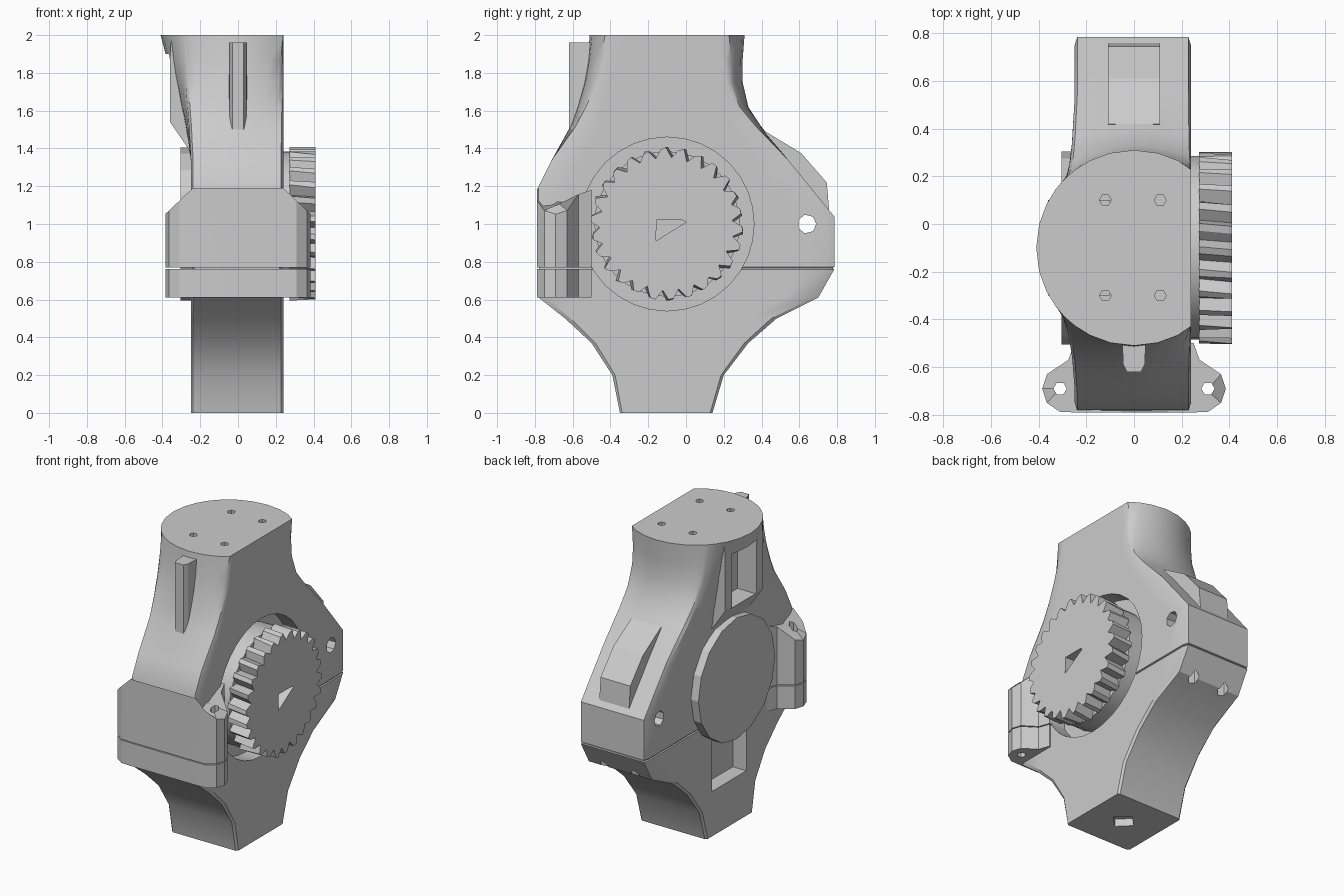
import bpy, bmesh, math, random

random.seed(4)
if "Cube" in bpy.data.objects:
    bpy.data.objects.remove(bpy.data.objects["Cube"])

grey = bpy.data.materials.new("light_grey_plastic")
grey.use_nodes = True
COLOUR = (0.6, 0.6, 0.6, 1)
grey.diffuse_color = COLOUR
grey.node_tree.nodes["Principled BSDF"].inputs["Base Color"].default_value = COLOUR

CY = -0.1  # shared centre of the joint and the neck in y


def finish(name, bm):
    bmesh.ops.recalc_face_normals(bm, faces=bm.faces)
    mesh = bpy.data.meshes.new(name)
    bm.to_mesh(mesh)
    bm.free()
    mesh.materials.append(grey)
    ob = bpy.data.objects.new(name, mesh)
    bpy.context.collection.objects.link(ob)
    return ob


def loft(name, rings):
    bm = bmesh.new()
    rows = [[bm.verts.new(p) for p in ring] for ring in rings]
    for a, b in zip(rows, rows[1:]):
        for i in range(len(a)):
            j = (i + 1) % len(a)
            bm.faces.new((a[i], a[j], b[j], b[i]))
    bm.faces.new(rows[0])
    bm.faces.new(rows[-1])
    return finish(name, bm)


def prism(name, pts, axis, lo, hi):
    place = {"x": lambda p, q, d: (d, p, q),
             "y": lambda p, q, d: (p, d, q),
             "z": lambda p, q, d: (p, q, d)}[axis]
    return loft(name, [[place(p, q, d) for p, q in pts] for d in (lo, hi)])


def circle(cx, cy, r, n, turn=0.0):
    return [(cx + r * math.cos(turn + math.tau * i / n),
             cy + r * math.sin(turn + math.tau * i / n)) for i in range(n)]


def rect(a, b, c, d):
    return [(a, c), (b, c), (b, d), (a, d)]


def cut(cutter, *targets):
    for ob in targets:
        mod = ob.modifiers.new("cut", "BOOLEAN")
        mod.operation = "DIFFERENCE"
        mod.solver = "EXACT"
        mod.object = cutter
        bpy.context.view_layer.objects.active = ob
        with bpy.context.temp_override(object=ob, active_object=ob, selected_objects=[ob]):
            bpy.ops.object.modifier_apply(modifier=mod.name)
    bpy.data.objects.remove(cutter)


# Housing: chamfered rectangle sections blending into a round flange at the top
STEPS = [-0.95, -0.75, -0.5, -0.25, 0, 0.25, 0.5, 0.75, 0.95]
SQUARE = ([(1, s) for s in STEPS] + [(-s, 1) for s in STEPS]
          + [(-1, -s) for s in STEPS] + [(s, -1) for s in STEPS])


def section(z, front, back, inset=0.0):
    t = max(0.0, (z - 1.4) / 0.6)
    mid, hy = (front + back) / 2, (back - front) / 2 - inset
    ring = []
    for u, v in SQUARE:
        d = math.hypot(u, v)
        rx, ry = -0.005 + (0.245 - inset) * u, hy * v
        cx, cy = min(0.24, 0.41 * u / d), hy * v / d
        ring.append((rx + (cx - rx) * t, mid + ry + (cy - ry) * t, z))
    return ring


PROFILE = [
    (0, -0.35, 0.14), (0.2, -0.39, 0.2), (0.37, -0.5, 0.33), (0.5, -0.64, 0.48),
    (0.61, -0.78, 0.7), (0.76, -0.785, 0.785), (0.763, -0.785, 0.785, 0.008),
    (0.769, -0.785, 0.785, 0.008), (0.772, -0.785, 0.785), (1.04, -0.785, 0.785),
    (1.2, -0.78, 0.655), (1.34, -0.71, 0.54), (1.52, -0.61, 0.395),
    (1.62, -0.575, 0.33), (1.75, -0.54, 0.3), (1.87, -0.52, 0.3), (2, -0.51, 0.31)]
housing = loft("housing", [section(*row) for row in PROFILE])

# Front mounting pad with rounded ears, split at the seam
half = [(0.25, -0.5), (0.275, -0.57), (0.365, -0.63), (0.385, -0.69),
        (0.365, -0.75), (0.31, -0.788), (0.24, -0.79)]
outline = half + [(-x, y) for x, y in reversed(half)]


def slope_top(x):
    return 1.19 - max(0.0, abs(x) - 0.24) * 0.95


lower_pad = prism("lower_front_pad", outline, "z", 0.61, 0.763)
upper_pad = loft("upper_front_pad", [[(x, y, 0.769) for x, y in outline],
                                     [(x, y, slope_top(x)) for x, y in outline]])
for side in (-1, 1):
    cut(prism("ear_hole", circle(side * 0.31, -0.69, 0.028, 6), "z", 0.5, 1.3),
        lower_pad, upper_pad)

# Raised rear gusset on the back slope
gusset = loft("rear_gusset", [
    [(x, y, z) for y, z in [(0.3, 1.3), (0.42, 1.49), (0.61, 1.375),
                            (0.745, 1.22), (0.76, 1.05), (0.6, 1.05)]]
    for x in (-0.11, 0.11)])

# Side boss under the flange with its window
boss = prism("side_boss", [(-0.1, 1.97), (-0.355, 1.97), (-0.36, 1.88), (-0.36, 1.54),
                           (-0.25, 1.38), (-0.1, 1.38)], "y", CY - 0.2, CY + 0.2)
cut(prism("window", rect(-0.5, -0.22, CY - 0.13, CY + 0.13), "z", 1.53, 1.9), boss, housing)

# Front rib
rib = prism("front_rib", [(-0.05, -0.48), (-0.045, -0.59), (-0.03, -0.62),
                          (0.03, -0.62), (0.045, -0.59), (0.05, -0.48)], "z", 1.5, 1.96)

# Recess, arm hole, side notch and base pocket
cut(prism("gear_recess", circle(CY, 1, 0.46, 32), "x", 0.13, 0.4), housing)
cut(prism("arm_hole", circle(0.64, 1, 0.05, 7), "x", -0.5, 0.5), housing)
cut(prism("side_notch", rect(CY - 0.18, CY + 0.18, 0.3, 0.66), "x", -0.4, -0.15), housing)
cut(prism("base_pocket", circle(0, CY, 0.08, 4), "z", -0.1, 0.05), housing)

# Screw holes in the flange and under the rear arm
for x in (-0.12, 0.11):
    for y in (-0.3, 0.1):
        cut(prism("flange_hole", circle(x, y, 0.025, 6), "z", 1.85, 2.1), housing)
    cut(prism("arm_screw_hole", circle(x, 0.69, 0.035, 5), "z", 0.4, 0.72), housing)

# Plain bearing disc on one side, gear hub on the other
disc = prism("bearing_disc", circle(CY, 1, 0.405, 16), "x", -0.305, -0.16)
hub = prism("gear_hub", circle(CY, 1, 0.385, 32), "x", 0.1, 0.275)

# Gear with rough, slightly skewed teeth
TEETH = 26
rings = [[], []]
for i in range(TEETH):
    base = math.tau * i / TEETH
    for k, radius in ((0.1, 0.355), (0.45, 0.405), (0.75, 0.4)):
        for ring, x, skew in ((rings[0], 0.272, 0.0), (rings[1], 0.41, 0.03)):
            r = radius + random.uniform(-0.012, 0.004)
            a = base + k * math.tau / TEETH + skew
            ring.append((x, CY + r * math.cos(a), 1 + r * math.sin(a)))
gear = loft("gear", rings)
cut(prism("gear_key", [(-0.16, 0.91), (0.0, 1.01), (-0.02, 1.02), (-0.155, 1.02)],
          "x", 0.34, 0.5), gear)

# Smooth shading on curved parts, flat on the rest
for ob in bpy.context.selected_objects:
    ob.select_set(False)
for ob in (housing, lower_pad, upper_pad, hub):
    ob.select_set(True)
bpy.context.view_layer.objects.active = housing
bpy.ops.object.shade_smooth_by_angle(angle=math.radians(30))
